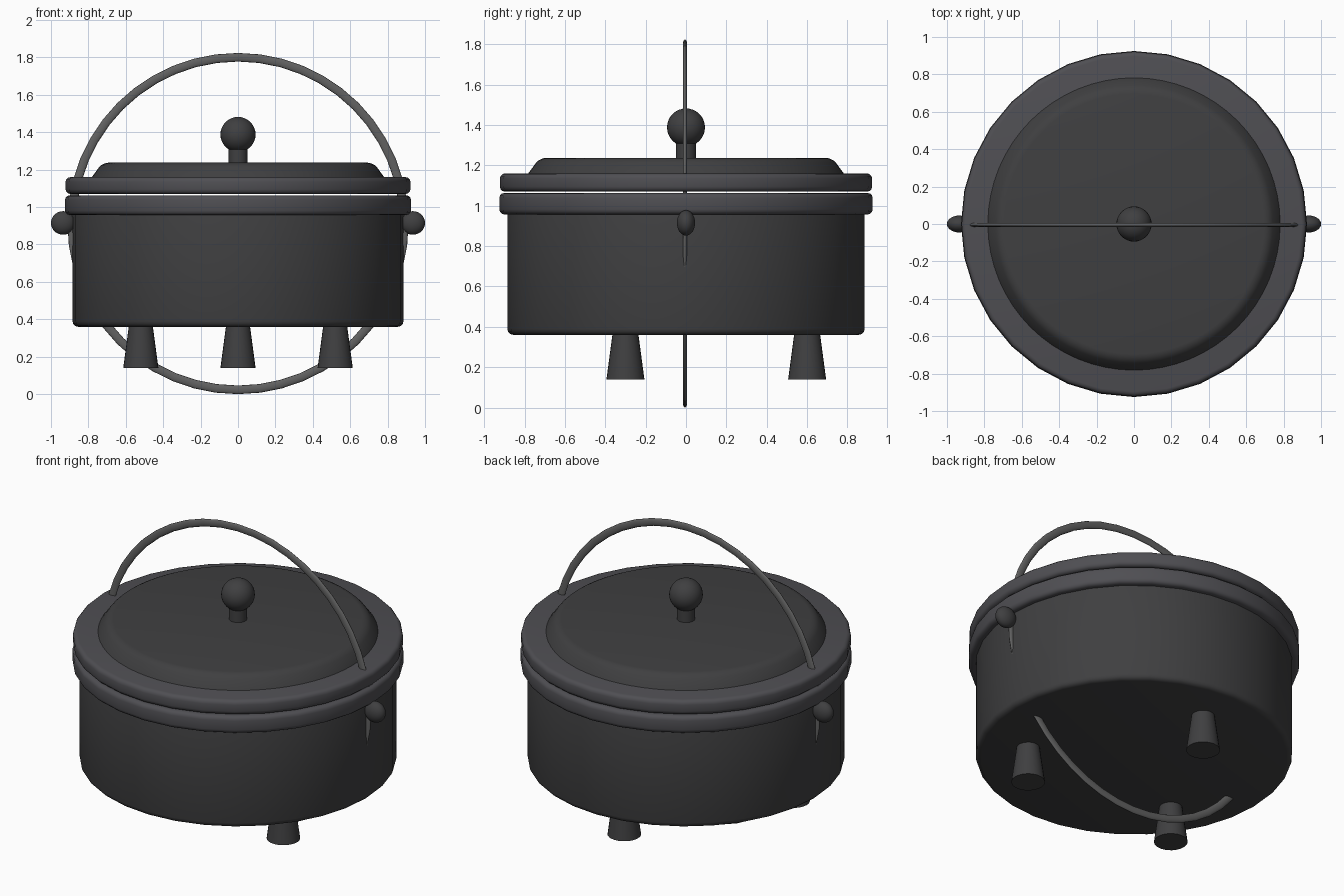
import bpy, math

if "Cube" in bpy.data.objects:
    bpy.data.objects.remove(bpy.data.objects["Cube"])


def paint(name, rgb):
    m = bpy.data.materials.new(name)
    m.diffuse_color = (*rgb, 1)
    m.use_nodes = True
    m.node_tree.nodes["Principled BSDF"].inputs["Base Color"].default_value = m.diffuse_color
    return m


iron = paint("dark_iron", (0.05, 0.05, 0.052))
rim_iron = paint("rim_iron", (0.078, 0.077, 0.086))
wire = paint("handle_iron", (0.12, 0.12, 0.12))


def finish(name, mat, angle=40):
    o = bpy.context.object
    o.name = name
    o.data.materials.append(mat)
    bpy.ops.object.shade_smooth_by_angle(angle=math.radians(angle))
    return o


def drum(name, r1, r2, z0, z1, mat, sides=32, bevel=0.0, xy=(0, 0)):
    """Upright tapered cylinder with rounded end rims."""
    bpy.ops.mesh.primitive_cone_add(vertices=sides, radius1=r1, radius2=r2,
                                    depth=z1 - z0, location=(*xy, (z0 + z1) / 2))
    o = bpy.context.object
    if bevel:
        b = o.modifiers.new("round", 'BEVEL')
        b.width = bevel
        b.segments = 3
        b.limit_method = 'ANGLE'
        b.angle_limit = math.radians(40)
        bpy.ops.object.modifier_apply(modifier=b.name)
    return finish(name, mat)


def ball(name, loc, scale, mat):
    bpy.ops.mesh.primitive_uv_sphere_add(segments=32, ring_count=16, radius=1, location=loc)
    bpy.context.object.scale = scale
    return finish(name, mat)


# Pot body with its thick rim
drum("pot_body", 0.885, 0.885, 0.36, 1.0, iron, bevel=0.03)
drum("pot_rim", 0.925, 0.925, 0.957, 1.063, rim_iron, bevel=0.025)

# Lid: flat flange, raised centre, knob
drum("lid_flange", 0.922, 0.922, 1.07, 1.16, rim_iron, bevel=0.025)
drum("lid_top", 0.80, 0.725, 1.135, 1.237, iron, sides=64, bevel=0.03)
drum("knob_stem", 0.05, 0.05, 1.22, 1.33, iron, sides=24)
ball("knob", (0, 0, 1.388), (0.094,) * 3, iron)

# Ears on both sides
for side, label in ((-1, "left"), (1, "right")):
    ball(label + "_ear", (side * 0.935, 0, 0.915), (0.065, 0.045, 0.063), iron)

# Three flared feet
for i, deg in enumerate((90, 210, 330)):
    a = math.radians(deg)
    drum(f"foot_{i + 1}", 0.094, 0.062, 0.14, 0.38, iron, sides=24,
         xy=(0.6 * math.cos(a), 0.6 * math.sin(a)))

# Carrying handle: a full flattened ring passing through the pot
bpy.ops.mesh.primitive_torus_add(major_segments=48, minor_segments=12,
                                 major_radius=0.889, minor_radius=0.023,
                                 location=(0, -0.005, 0.912),
                                 rotation=(math.pi / 2, 0, 0))
bpy.context.object.scale = (1, 1, 0.45)
finish("handle_ring", wire, 60)
